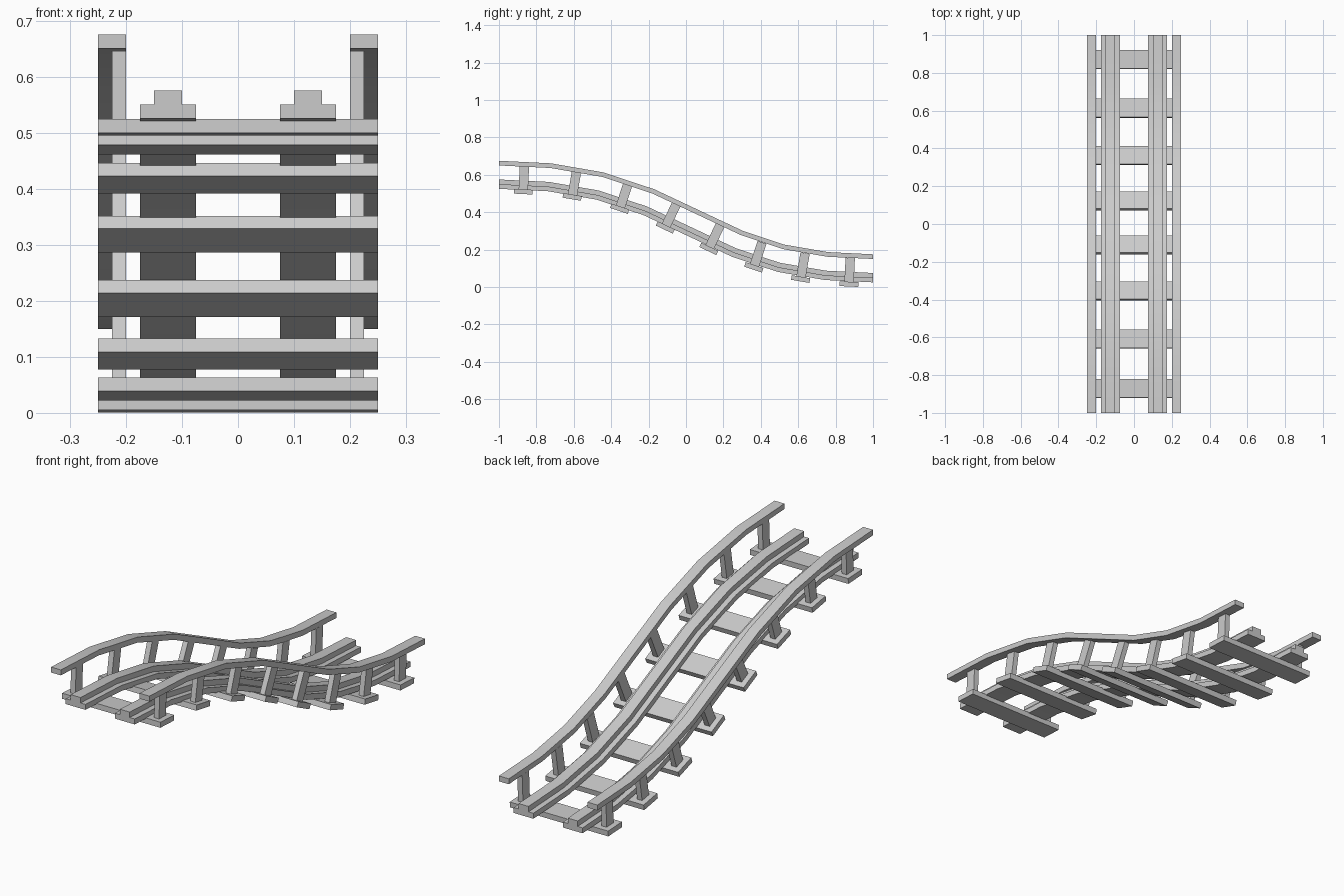
import bpy, bmesh
from mathutils import Vector

if "Cube" in bpy.data.objects:
    bpy.data.objects.remove(bpy.data.objects["Cube"])

# S-shaped slope path (cubic) in the YZ plane
def point(t):
    return Vector((0, t**3 - (1 - t)**3, 0.5 * ((1 - t)**3 + 3 * t * (1 - t)**2)))

def frame(t):
    tan = Vector((0, 3 * t*t + 3 * (1 - t)**2, -3 * t * (1 - t))).normalized()
    return point(t), tan, Vector((0, -tan.z, tan.y))

# Arc-length lookup: fraction of length -> path frame
N = 1000
lengths = [0.0]
for i in range(N):
    lengths.append(lengths[-1] + (point((i + 1) / N) - point(i / N)).length)

def at(fraction):
    target = fraction * lengths[-1]
    i = min(range(N + 1), key=lambda k: abs(lengths[k] - target))
    return frame(i / N)

def finish(name, bm, smooth=False):
    bmesh.ops.recalc_face_normals(bm, faces=bm.faces)
    mesh = bpy.data.meshes.new(name)
    bm.to_mesh(mesh)
    bm.free()
    ob = bpy.data.objects.new(name, mesh)
    bpy.context.collection.objects.link(ob)
    if smooth:
        bpy.ops.object.select_all(action='DESELECT')
        ob.select_set(True)
        bpy.context.view_layer.objects.active = ob
        bpy.ops.object.shade_smooth_by_angle(angle=0.52)

# Sweep an (x, height) profile along the path
def sweep(name, profile, segments=8):
    bm = bmesh.new()
    rings = []
    for s in range(segments + 1):
        p, tan, up = at(s / segments)
        rings.append([bm.verts.new(p + Vector((x, 0, 0)) + up * h) for x, h in profile])
    n = len(profile)
    for a, b in zip(rings, rings[1:]):
        for i in range(n):
            j = (i + 1) % n
            bm.faces.new((a[i], a[j], b[j], b[i]))
    bm.faces.new(rings[0])
    bm.faces.new(rings[-1])
    finish(name, bm, True)

# Box aligned to the path: x range, depth along path, height range
def path_box(name, fraction, x0, x1, depth, h0, h1):
    p, tan, up = at(fraction)
    bm = bmesh.new()
    bmesh.ops.create_cube(bm, size=1)
    for v in bm.verts:
        x, y, z = v.co
        v.co = (p + Vector((x0 + (x + 0.5) * (x1 - x0), 0, 0))
                + tan * y * depth + up * (h0 + (z + 0.5) * (h1 - h0)))
    finish(name, bm)

# Stepped running rails and handrails on both sides
rail = [(0.075, 0.025), (0.175, 0.025), (0.175, 0.05), (0.15, 0.05),
        (0.15, 0.075), (0.1, 0.075), (0.1, 0.05), (0.075, 0.05)]
handrail = [(0.2, 0.15), (0.25, 0.15), (0.25, 0.175), (0.2, 0.175)]
for side, sx in (("left", -1), ("right", 1)):
    sweep(f"{side}_running_rail", [(sx * x, h) for x, h in rail])
    sweep(f"{side}_handrail", [(sx * x, h) for x, h in handrail])

# Sleepers with a handrail post at each end
for k in range(8):
    f = (k + 0.5) / 8
    path_box(f"sleeper_{k + 1}", f, -0.25, 0.25, 0.1, 0, 0.025)
    path_box(f"left_post_{k + 1}", f, -0.225, -0.2, 0.05, 0.025, 0.153)
    path_box(f"right_post_{k + 1}", f, 0.2, 0.225, 0.05, 0.025, 0.153)
